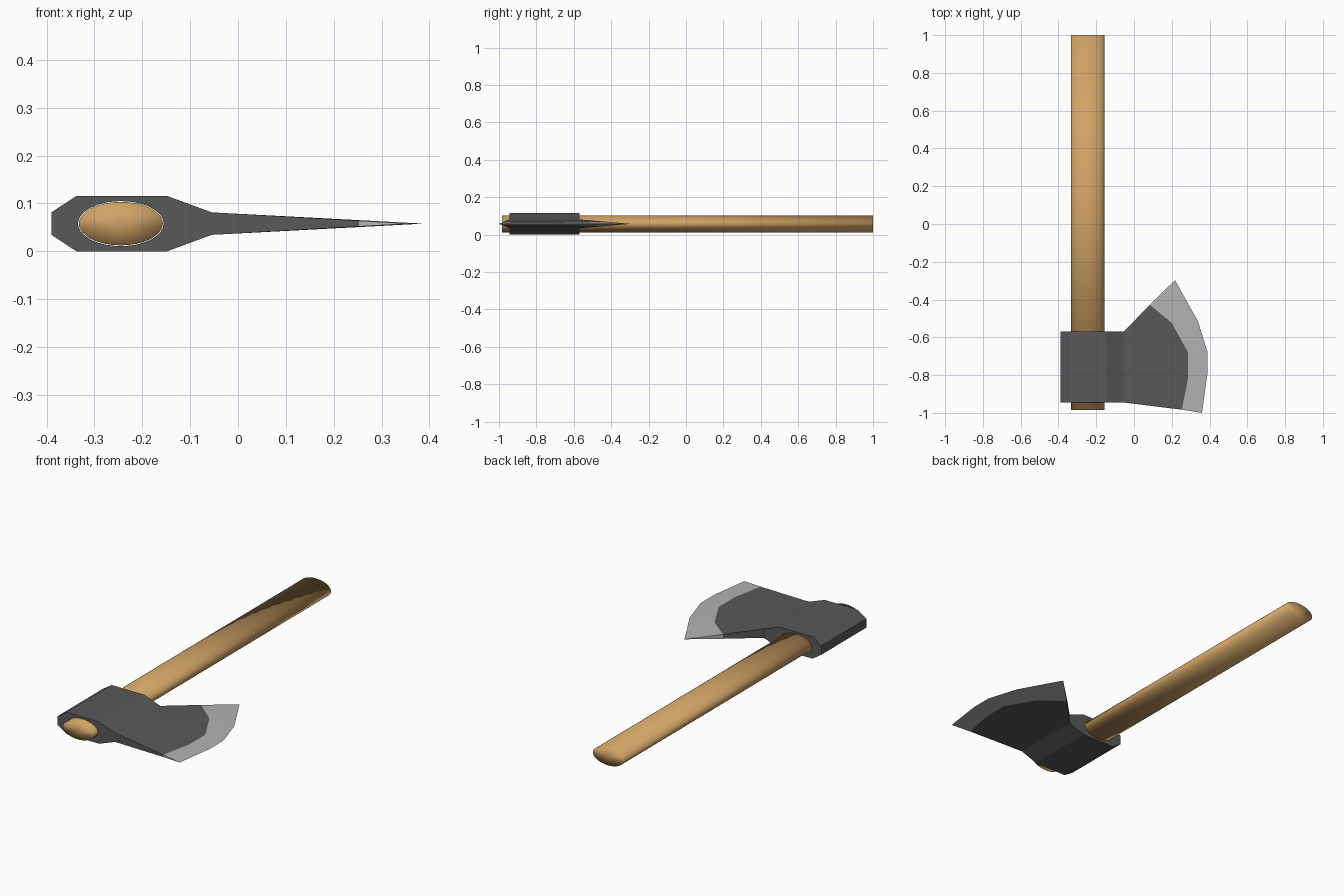
import bpy, bmesh
from mathutils import Matrix

if "Cube" in bpy.data.objects:
    bpy.data.objects.remove(bpy.data.objects["Cube"])

MID = 0.0578                      # mid height of the whole axe
POLL_FRONT, POLL_BACK = -0.945, -0.57


def material(name, rgb):
    m = bpy.data.materials.new(name)
    m.diffuse_color = (*rgb, 1)
    m.use_nodes = True
    m.node_tree.nodes["Principled BSDF"].inputs["Base Color"].default_value = m.diffuse_color
    return m


def make_object(name, bm, *mats):
    bmesh.ops.recalc_face_normals(bm, faces=bm.faces)
    mesh = bpy.data.meshes.new(name)
    bm.to_mesh(mesh)
    bm.free()
    for m in mats:
        mesh.materials.append(m)
    ob = bpy.data.objects.new(name, mesh)
    bpy.context.collection.objects.link(ob)
    return ob


def oval_rod(name, rx, rz, y0, y1, *mats):
    bm = bmesh.new()
    bmesh.ops.create_cone(bm, cap_ends=True, cap_tris=True, segments=32,
                          radius1=1, radius2=1, depth=1)
    m = (Matrix.Translation((-0.245, (y0 + y1) / 2, MID))
         @ Matrix.Diagonal((rx, y1 - y0, rz, 1))
         @ Matrix.Rotation(1.5707963, 4, 'X'))
    bmesh.ops.transform(bm, matrix=m, verts=bm.verts)
    return make_object(name, bm, *mats)


wood = material("wood", (0.62, 0.36, 0.13))
dark_steel = material("dark_steel", (0.1, 0.1, 0.1))
bright_steel = material("bright_steel", (0.45, 0.45, 0.45))

# Handle: smooth oval rod
handle = oval_rod("handle", 0.088, 0.0455, -0.985, 1.0, wood)
for p in handle.data.polygons:
    p.use_smooth = True

# Head: one closed cross-section per column, columns fan out to the curved edge
edge = [(0.36, -1.0), (0.389, -0.79), (0.389, -0.677), (0.338, -0.514), (0.217, -0.297)]
bevel = [(0.253, -0.983), (0.286, -0.82), (0.286, -0.68), (0.2, -0.524), (0.084, -0.428)]
upper = [(-0.39, 0.0235), (-0.338, MID), (-0.148, MID), (-0.055, 0.0235)]
ROOT_X, ROOT_H = upper[-1]

bm = bmesh.new()
columns = []
for i, ((ex, ey), (bx, by)) in enumerate(zip(edge, bevel)):
    y = POLL_FRONT + (POLL_BACK - POLL_FRONT) * i / 4
    h = ROOT_H * (ex - bx) / (ex - ROOT_X)
    half = [(x, y, z) for x, z in upper] + [(bx, by, h)]
    loop = half + [(ex, ey, 0)] + [(x, yy, -z) for x, yy, z in reversed(half)]
    columns.append([bm.verts.new((x, yy, z + MID)) for x, yy, z in loop])

n = len(columns[0])
for a, b in zip(columns, columns[1:]):
    for j in range(n):
        k = (j + 1) % n
        f = bm.faces.new((a[j], a[k], b[k], b[j]))
        f.material_index = 1 if j in (4, 5) else 0

# End faces: poll, cheek and bevel
for c in (columns[0], columns[-1]):
    bm.faces.new(c[:4] + c[7:])
    bm.faces.new((c[3], c[4], c[6], c[7]))
    bm.faces.new(c[4:7]).material_index = 1
head = make_object("axe_head", bm, dark_steel, bright_steel)

# Eye: oval hole through the head, slightly larger than the handle
cutter = oval_rod("eye_cutter", 0.0895, 0.047, -1.2, -0.3, dark_steel)
cutter.hide_render = True
mod = head.modifiers.new("eye", 'BOOLEAN')
mod.object = cutter
mod.operation = 'DIFFERENCE'
mod.solver = 'EXACT'
bpy.context.view_layer.objects.active = head
bpy.ops.object.modifier_apply(modifier=mod.name)
bpy.data.objects.remove(cutter)
